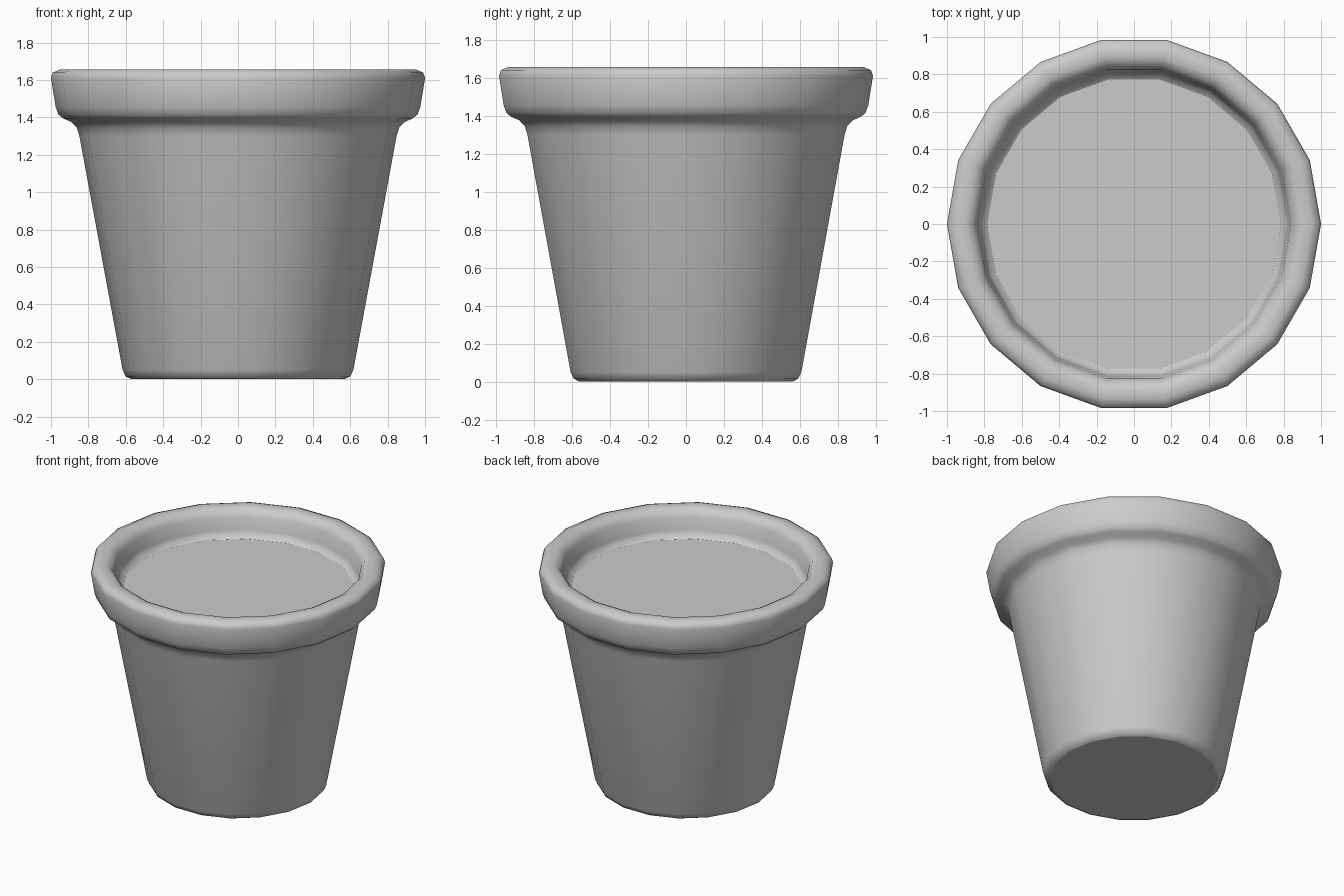
import bpy, bmesh
from math import cos, sin, radians

cube = bpy.data.objects.get("Cube")
if cube:
    bpy.data.objects.remove(cube, do_unlink=True)

SIDES = 18

grey = bpy.data.materials.new("plain grey")
grey.use_nodes = True
colour = (0.6, 0.6, 0.6, 1)
grey.diffuse_color = colour
grey.node_tree.nodes["Principled BSDF"].inputs["Base Color"].default_value = colour


def lathe(name, profile):
    """Turn (radius, height) points about z and close both ends with flat discs."""
    bm = bmesh.new()
    rings = []
    for r, z in profile:
        angles = [radians(360 * i / SIDES) for i in range(SIDES)]
        rings.append([bm.verts.new((r * cos(a), r * sin(a), z)) for a in angles])
    for low, high in zip(rings, rings[1:]):
        for i in range(SIDES):
            j = (i + 1) % SIDES
            bm.faces.new((low[i], low[j], high[j], high[i])).smooth = True
    caps = [bm.faces.new(rings[0][::-1]), bm.faces.new(rings[-1])]
    for cap in caps:
        for edge in cap.edges:
            edge.smooth = False
    mesh = bpy.data.meshes.new(name)
    bm.to_mesh(mesh)
    bm.free()
    mesh.materials.append(grey)
    obj = bpy.data.objects.new(name, mesh)
    bpy.context.collection.objects.link(obj)
    return obj


# Tapered wall, rounded foot, thick rim and the recessed fill inside it
foot = [(0.57, 0.0), (0.60, 0.015), (0.617, 0.05)]
wall = [(0.848, 1.30), (0.862, 1.345), (0.89, 1.375)]
rim_outside = [(0.935, 1.395), (0.96, 1.415), (0.975, 1.455),
               (1.0, 1.61), (0.99, 1.64), (0.95, 1.657)]
rim_inside = [(0.90, 1.657), (0.865, 1.64), (0.84, 1.60)]
fill = [(0.825, 1.51), (0.815, 1.48), (0.785, 1.46)]
lathe("flower_pot", foot + wall + rim_outside + rim_inside + fill)
